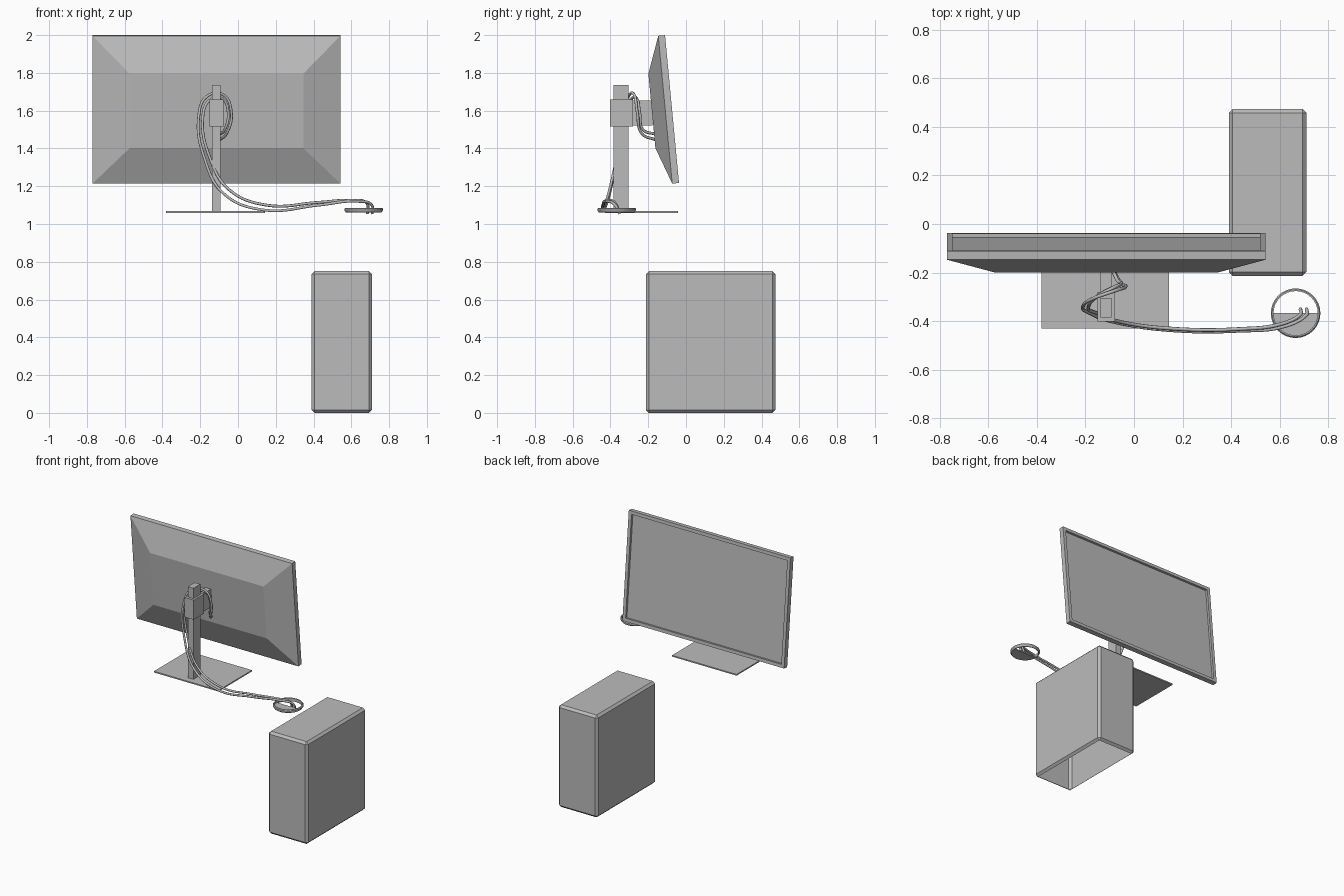
import bpy, bmesh, math
from mathutils import Matrix, Vector

cube = bpy.data.objects.get("Cube")
if cube:
    bpy.data.objects.remove(cube, do_unlink=True)

grey = bpy.data.materials.new("plain grey")
grey.use_nodes = True
GREY = (0.5, 0.5, 0.5, 1)
grey.diffuse_color = GREY
grey.node_tree.nodes["Principled BSDF"].inputs["Base Color"].default_value = GREY


def add(name, bm):
    mesh = bpy.data.meshes.new(name)
    bmesh.ops.recalc_face_normals(bm, faces=bm.faces)
    bm.to_mesh(mesh)
    bm.free()
    mesh.materials.append(grey)
    obj = bpy.data.objects.new(name, mesh)
    bpy.context.collection.objects.link(obj)
    return obj


def box_mesh(lo, hi):
    bm = bmesh.new()
    lo, hi = Vector(lo), Vector(hi)
    bmesh.ops.create_cube(bm, size=1)
    bmesh.ops.scale(bm, vec=hi - lo, verts=bm.verts)
    bmesh.ops.translate(bm, vec=(lo + hi) / 2, verts=bm.verts)
    return bm


# Computer case: chamfered shell, open underneath
bm = box_mesh((0.39, -0.213, 0), (0.71, 0.473, 0.75))
bmesh.ops.bevel(bm, geom=bm.edges[:], offset=0.016, segments=1, affect='EDGES')
bottom = min(bm.faces, key=lambda f: f.calc_center_median().z)
bmesh.ops.delete(bm, geom=[bottom], context='FACES_ONLY')
add("computer_case", bm)

# Monitor: rectangular loops from the tapered back to the recessed screen
MID_X = -0.114
HALF_W, HALF_H = 0.656, 0.393
loops = [(0.46, 0.198, -0.107), (HALF_W, HALF_H, -0.036), (HALF_W, HALF_H, 0),
         (HALF_W - 0.024, HALF_H - 0.024, 0), (HALF_W - 0.024, HALF_H - 0.024, -0.016)]
bm = bmesh.new()
rings = [[bm.verts.new((sx * w, d, sz * h)) for sx, sz in ((-1, -1), (1, -1), (1, 1), (-1, 1))]
         for w, h, d in loops]
for a, b in zip(rings, rings[1:]):
    for i in range(4):
        j = (i + 1) % 4
        bm.faces.new((a[i], a[j], b[j], b[i]))
bm.faces.new(rings[0])
bm.faces.new(rings[-1])
monitor = add("monitor", bm)
monitor.matrix_world = (Matrix.Translation((MID_X, -0.074, 1.6085))
                        @ Matrix.Rotation(math.radians(5.4), 4, 'X'))

# Stand
for name, lo, hi in (
        ("stand_base", (-0.381, -0.43, 1.059), (0.143, -0.042, 1.068)),
        ("stand_post", (-0.138, -0.384, 1.066), (-0.093, -0.304, 1.736)),
        ("stand_bracket", (-0.151, -0.402, 1.516), (-0.078, -0.28, 1.66)),
        ("monitor_arm", (-0.138, -0.285, 1.522), (-0.09, -0.178, 1.655))):
    add(name, box_mesh(lo, hi))

# Desk grommet: chamfered ring with a half cover
GROMMET = Vector((0.665, -0.367, 1.062))
profile = [(0.091, 0), (0.095, 0), (0.102, 0.01), (0.102, 0.018), (0.097, 0.024), (0.091, 0.024)]
bm = bmesh.new()
verts = [bm.verts.new((r, 0, z)) for r, z in profile]
edges = [bm.edges.new((verts[i], verts[(i + 1) % len(verts)])) for i in range(len(verts))]
bmesh.ops.spin(bm, geom=verts + edges, cent=(0, 0, 0), axis=(0, 0, 1),
               angle=math.tau, steps=32, use_duplicate=False)
bmesh.ops.remove_doubles(bm, verts=bm.verts, dist=0.0005)
bmesh.ops.translate(bm, vec=GROMMET, verts=bm.verts)
add("grommet_ring", bm)

bm = bmesh.new()
arc = [bm.verts.new(GROMMET + Vector((0.092 * math.cos(math.pi * (1 + i / 16)),
                                     0.092 * math.sin(math.pi * (1 + i / 16)), 0)))
       for i in range(17)]
cover = bm.faces.new(arc)
top = bmesh.ops.extrude_face_region(bm, geom=[cover])["geom"]
bmesh.ops.translate(bm, vec=(0, 0, 0.008), verts=[v for v in top if isinstance(v, bmesh.types.BMVert)])
add("grommet_cover", bm)


# Cables from the monitor, around the post and down through the grommet
def cable(name, points):
    curve = bpy.data.curves.new(name, 'CURVE')
    curve.dimensions = '3D'
    curve.bevel_depth = 0.0075
    curve.bevel_resolution = 2
    curve.resolution_u = 8
    curve.use_fill_caps = True
    spline = curve.splines.new('BEZIER')
    spline.bezier_points.add(len(points) - 1)
    for p, co in zip(spline.bezier_points, points):
        p.co = co
        p.handle_left_type = p.handle_right_type = 'AUTO'
    spline.use_smooth = True
    curve.materials.append(grey)
    bpy.context.collection.objects.link(bpy.data.objects.new(name, curve))


cable("outer_cable", [
    (-0.1, -0.16, 1.445), (-0.06, -0.235, 1.48), (-0.035, -0.258, 1.59),
    (-0.08, -0.275, 1.685), (-0.165, -0.305, 1.675), (-0.208, -0.335, 1.57),
    (-0.175, -0.37, 1.34), (-0.075, -0.405, 1.16), (0.13, -0.436, 1.075),
    (0.43, -0.44, 1.1), (0.63, -0.418, 1.12), (0.708, -0.375, 1.1), (0.71, -0.35, 1.055)])
cable("inner_cable", [
    (-0.1, -0.16, 1.475), (-0.07, -0.228, 1.5), (-0.052, -0.245, 1.59),
    (-0.085, -0.262, 1.665), (-0.15, -0.297, 1.655), (-0.186, -0.335, 1.57),
    (-0.145, -0.37, 1.34), (-0.045, -0.405, 1.18), (0.15, -0.43, 1.1),
    (0.43, -0.432, 1.115), (0.61, -0.41, 1.125), (0.682, -0.375, 1.11), (0.685, -0.35, 1.055)])
